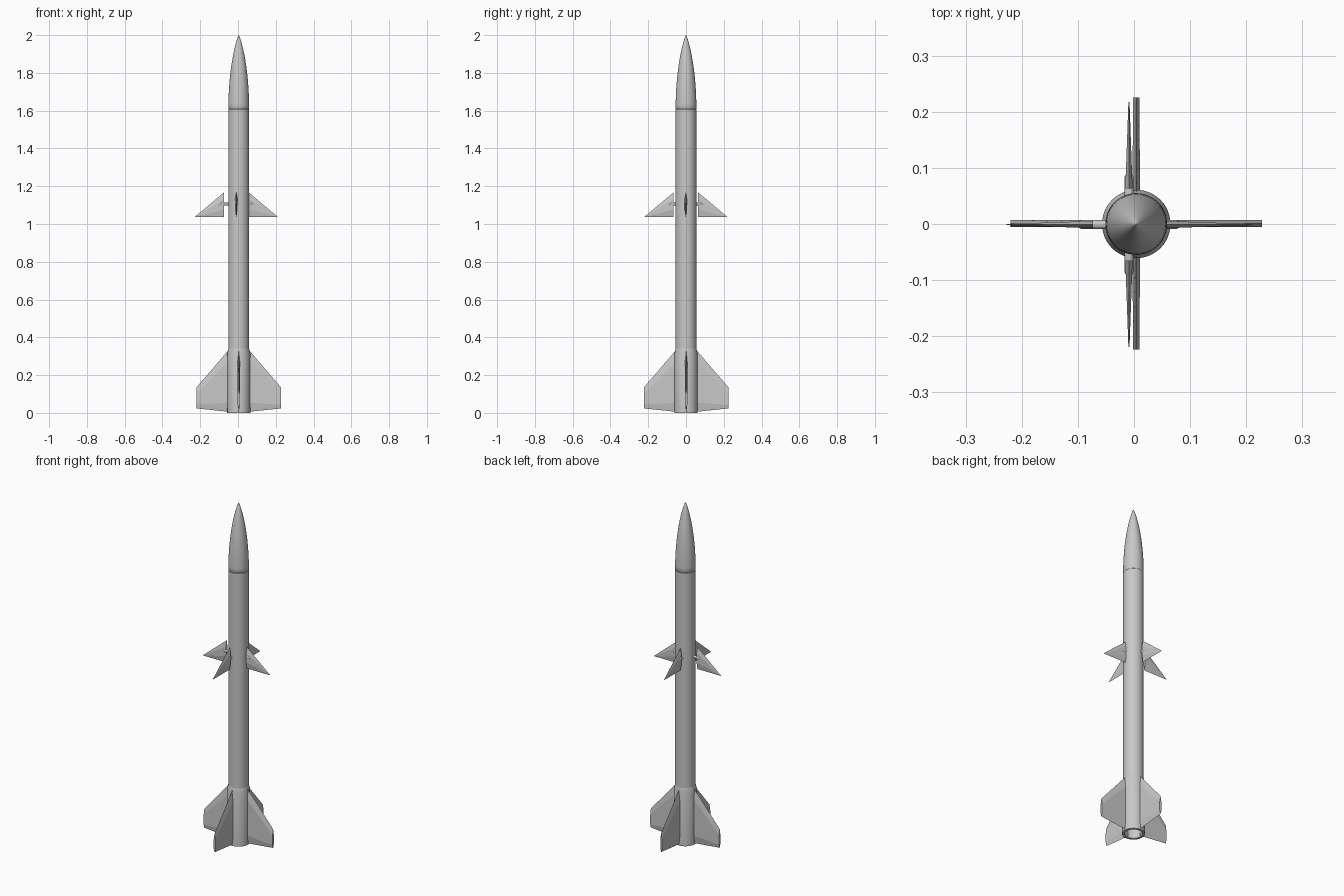
import bpy, bmesh
from math import sin, cos, pi, radians
from mathutils import Matrix, Vector

cube = bpy.data.objects.get("Cube")
if cube:
    bpy.data.objects.remove(cube, do_unlink=True)

# Single painted-metal colour
GREY = (0.58, 0.58, 0.58, 1)
metal = bpy.data.materials.new("light grey metal")
metal.use_nodes = True
metal.diffuse_color = GREY
metal.node_tree.nodes["Principled BSDF"].inputs["Base Color"].default_value = GREY

BODY_X = 0.004
BODY_R = 0.055
TAIL_R = 0.061
SIDES = 48


def finish(name, bm, smooth=None):
    bmesh.ops.recalc_face_normals(bm, faces=bm.faces)
    mesh = bpy.data.meshes.new(name)
    bm.to_mesh(mesh)
    bm.free()
    mesh.materials.append(metal)
    obj = bpy.data.objects.new(name, mesh)
    bpy.context.collection.objects.link(obj)
    if smooth:
        bpy.ops.object.select_all(action='DESELECT')
        obj.select_set(True)
        bpy.context.view_layer.objects.active = obj
        bpy.ops.object.shade_smooth_by_angle(angle=radians(smooth))
    return obj


def loft(bm, rings, cap=True):
    """Skin a list of equal-length point loops."""
    loops = [[bm.verts.new(p) for p in ring] for ring in rings]
    n = len(loops[0])
    for a, b in zip(loops, loops[1:]):
        for i in range(n):
            j = (i + 1) % n
            bm.faces.new((a[i], a[j], b[j], b[i]))
    if cap:
        bm.faces.new(loops[0])
        bm.faces.new(loops[-1])


def lathe(name, profile, smooth=30):
    """Revolve (radius, z) points around the body axis."""
    bm = bmesh.new()
    rings = [[(BODY_X + r * cos(2 * pi * i / SIDES), r * sin(2 * pi * i / SIDES), z)
              for i in range(SIDES)] for r, z in profile]
    loft(bm, rings)
    return finish(name, bm, smooth)


# Tail section with a recessed exhaust opening and a tapered collar
lathe("tail_section", [(0.047, 0.12), (0.047, 0.0), (TAIL_R, 0.0),
                       (TAIL_R, 0.315), (BODY_R, 0.34)])

# Main tube with a fine joint below the nose
lathe("body_tube", [(BODY_R, 0.32), (BODY_R, 1.606), (BODY_R - 0.0015, 1.608)])

# Rounded ogive nose
NOSE_Z = 1.61
nose = [(BODY_R - 0.0015, NOSE_Z - 0.002)]
for k in range(25):
    t = min(sin(pi / 2 * k / 24), 0.9999)
    nose.append((BODY_R * (1 - t * t) ** 0.8, NOSE_Z + (2 - NOSE_Z) * t))
lathe("nose_cone", nose, 40)


def section(reach, low, high, half, lead, trail):
    """Hexagonal wing section: sharp edges with a thick middle."""
    return [(reach, 0, low), (reach, half, low + trail), (reach, half, high - lead),
            (reach, 0, high), (reach, -half, high - lead), (reach, -half, low + trail)]


def tail_fin(bm):
    loft(bm, [section(0.045, 0.005, 0.343, 0.0065, 0.06, 0.05),
              section(0.217, 0.023, 0.143, 0.006, 0.035, 0.02),
              section(0.2245, 0.024, 0.134, 0.006, 0.035, 0.02)])


def canard(bm):
    loft(bm, [section(0.064, 1.037, 1.168, 0.0065, 0.035, 0.04),
              section(0.2185, 1.037, 1.039, 0.001, 0.0008, 0.0008)])


def pivot(bm):
    # Pin joining a canard to the tube, rounded off on the fin surface
    rings = []
    for reach, r in ((0.035, 0.008), (0.084, 0.008), (0.089, 0.006), (0.092, 0.002)):
        rings.append([(reach, r * cos(2 * pi * i / 12), 1.105 + r * sin(2 * pi * i / 12))
                      for i in range(12)])
    loft(bm, rings)


# Four of each surface, spaced evenly round the body
for side, turn in (("left", 0), ("back", 90), ("right", 180), ("front", 270)):
    for part, build, centre, smooth in (
            ("tail_fin", tail_fin, (BODY_X, 0.001, 0), None),
            ("canard", canard, (-0.009, -0.001, 0), None),
            ("canard_pivot", pivot, (-0.009, -0.001, 0), 40)):
        bm = bmesh.new()
        build(bm)
        place = Matrix.Translation(Vector(centre)) @ Matrix.Rotation(radians(turn), 4, 'Z')
        bmesh.ops.transform(bm, matrix=place, verts=bm.verts)
        finish(side + "_" + part, bm, smooth)
